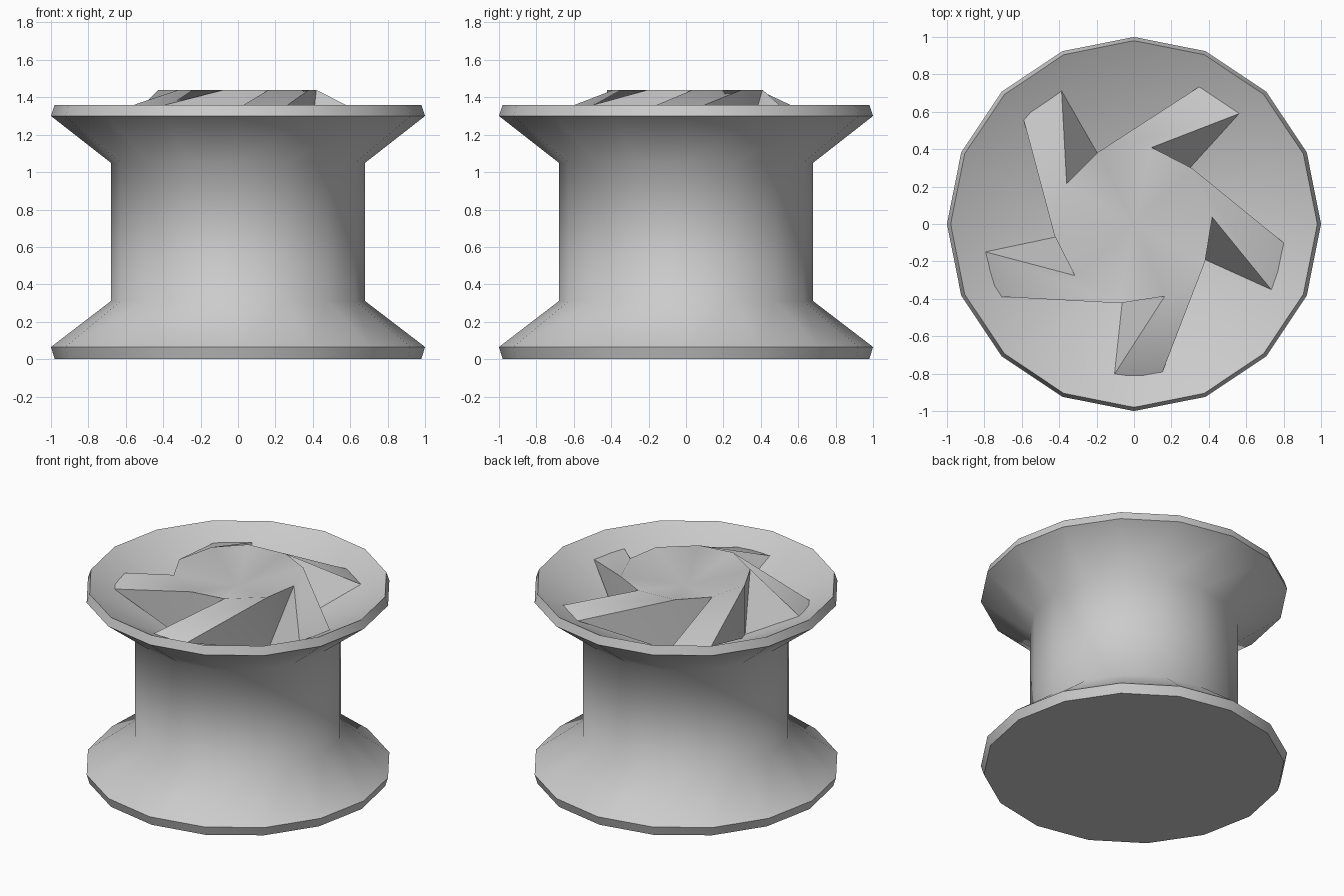
import bpy, bmesh, math

cube = bpy.data.objects.get("Cube")
if cube:
    bpy.data.objects.remove(cube, do_unlink=True)

grey = bpy.data.materials.new("plain_grey")
grey.use_nodes = True
GREY = (0.6, 0.6, 0.6, 1)
grey.diffuse_color = GREY
grey.node_tree.nodes["Principled BSDF"].inputs["Base Color"].default_value = GREY


def polar(r, degrees, z):
    a = math.radians(degrees)
    return (r * math.cos(a), r * math.sin(a), z)


def finish(bm, name):
    bmesh.ops.remove_doubles(bm, verts=bm.verts, dist=0.0005)
    mesh = bpy.data.meshes.new(name)
    bm.to_mesh(mesh)
    bm.free()
    mesh.materials.append(grey)
    obj = bpy.data.objects.new(name, mesh)
    bpy.context.collection.objects.link(obj)
    bpy.ops.object.select_all(action="DESELECT")
    obj.select_set(True)
    bpy.context.view_layer.objects.active = obj
    bpy.ops.object.shade_smooth_by_angle(angle=math.radians(60))
    return obj


# Spool body: flanged profile turned in sixteen steps, with a dished top
SIDES = 16
profile = [(0.98, 0), (1, 0.065), (0.68, 0.31), (0.68, 1.05),
           (1, 1.3), (0.98, 1.36), (0.4, 1.06)]
bm = bmesh.new()
rings = [[bm.verts.new(polar(r, 360 * i / SIDES, z)) for i in range(SIDES)]
         for r, z in profile]
for low, high in zip(rings, rings[1:]):
    for i in range(SIDES):
        j = (i + 1) % SIDES
        bm.faces.new((low[i], low[j], high[j], high[i]))
bm.faces.new(rings[0][::-1])
bm.faces.new(rings[-1])
finish(bm, "spool_body")

# Impeller: dished hub with five swept arms resting in the bowl
ARMS = 5
STEP = 360 / ARMS
TOP, TIP, FLOOR = 1.44, 1.277, 1.06
bm = bmesh.new()


def face(*points):
    bm.faces.new([bm.verts.new(p) for p in points])


centre = (0, 0, 1.34)
for k in range(ARMS):
    a = 5 + STEP * k
    peak = polar(0.42, a, TOP)
    root = polar(0.43, a - 33, TOP)
    root_foot = polar(0.43, a - 33, FLOOR)
    next_root = polar(0.43, a - 33 + STEP, TOP)
    next_foot = polar(0.43, a - 33 + STEP, FLOOR)
    lead_tip = polar(0.815, a - 30.6, TIP)
    mid_tip = polar(0.815, a - 17, TIP)
    trail_tip = polar(0.81, a - 12.3, TIP)
    # hub top
    face(centre, root, peak)
    face(centre, peak, next_root)
    # arm top
    face(peak, lead_tip, mid_tip, trail_tip, next_root)
    # slanted and upright arm walls
    face(lead_tip, peak, root_foot)
    face(next_root, trail_tip, next_foot)
    face(peak, root, root_foot)
finish(bm, "impeller")
